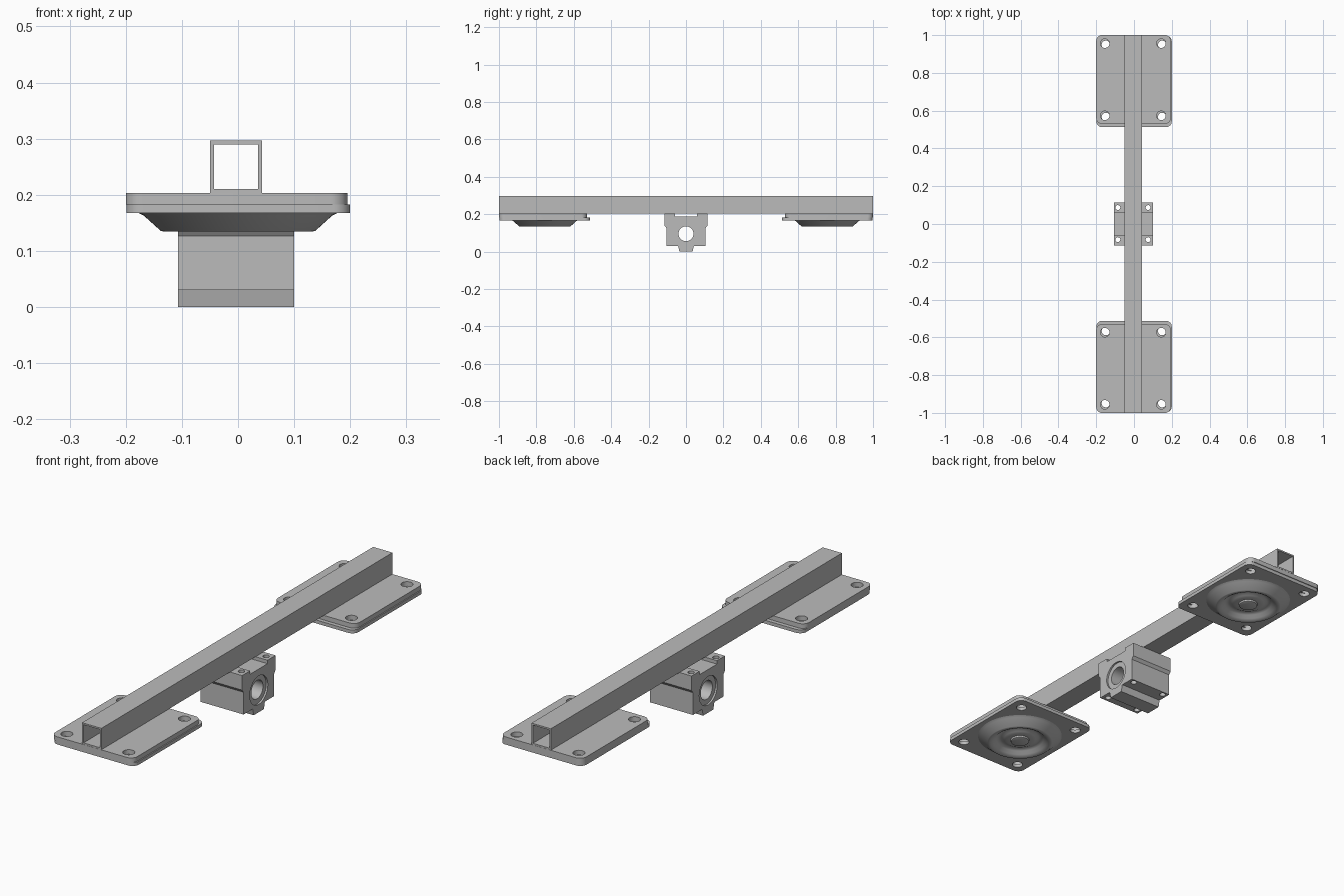
import bpy, bmesh, math
from mathutils import Vector, Matrix

old = bpy.data.objects.get("Cube")
if old:
    bpy.data.objects.remove(old, do_unlink=True)

grey = bpy.data.materials.new("metal grey")
grey.use_nodes = True
grey.diffuse_color = (0.5, 0.5, 0.5, 1)
grey.node_tree.nodes["Principled BSDF"].inputs["Base Color"].default_value = (0.5, 0.5, 0.5, 1)

CX = -0.0035  # shared centre line of the tube and the bearing block


def make(name, bm):
    bmesh.ops.recalc_face_normals(bm, faces=bm.faces)
    mesh = bpy.data.meshes.new(name)
    bm.to_mesh(mesh)
    bm.free()
    mesh.materials.append(grey)
    ob = bpy.data.objects.new(name, mesh)
    bpy.context.collection.objects.link(ob)
    return ob


def activate(ob):
    bpy.ops.object.select_all(action='DESELECT')
    ob.select_set(True)
    bpy.context.view_layer.objects.active = ob


def smooth(ob):
    activate(ob)
    bpy.ops.object.shade_smooth_by_angle(angle=math.radians(35))


def box(name, lo, hi, radius=0):
    """Box between two corners, optionally with rounded upright edges."""
    lo, hi = Vector(lo), Vector(hi)
    bm = bmesh.new()
    bmesh.ops.create_cube(bm, size=1)
    bmesh.ops.scale(bm, vec=hi - lo, verts=bm.verts)
    bmesh.ops.translate(bm, vec=(lo + hi) / 2, verts=bm.verts)
    if radius:
        upright = [e for e in bm.edges if abs(e.verts[0].co.z - e.verts[1].co.z) > 0.001]
        bmesh.ops.bevel(bm, geom=upright, offset=radius, segments=8, profile=0.5, affect='EDGES')
    return make(name, bm)


def cylinder(name, centre, r, length, axis='Z', sides=32):
    bm = bmesh.new()
    turn = Matrix.Rotation(math.pi / 2, 4, 'Y') if axis == 'X' else Matrix()
    bmesh.ops.create_cone(bm, cap_ends=True, segments=sides, radius1=r, radius2=r,
                          depth=length, matrix=Matrix.Translation(centre) @ turn)
    return make(name, bm)


def cut(ob, cutters):
    """Subtract the cutters and remove them."""
    for c in cutters:
        mod = ob.modifiers.new("cut", 'BOOLEAN')
        mod.operation = 'DIFFERENCE'
        mod.solver = 'EXACT'
        mod.object = c
        activate(ob)
        bpy.ops.object.modifier_apply(modifier=mod.name)
        bpy.data.objects.remove(c, do_unlink=True)


def hole_grid(cx, cy, dx, dy, r):
    return [cylinder("cutter", (cx + sx * dx, cy + sy * dy, 0.1), r, 0.5)
            for sx in (-1, 1) for sy in (-1, 1)]


def revolve(name, profile, centre, steps=64):
    bm = bmesh.new()
    vs = [bm.verts.new((r, 0, z)) for r, z in profile]
    es = [bm.edges.new(p) for p in zip(vs, vs[1:])]
    bmesh.ops.spin(bm, geom=vs + es, cent=(0, 0, 0), axis=(0, 0, 1),
                   angle=math.tau, steps=steps)
    bmesh.ops.remove_doubles(bm, verts=bm.verts, dist=0.0002)
    bmesh.ops.translate(bm, vec=centre, verts=bm.verts)
    return make(name, bm)


# Square tube, open at both ends
half, wall, mid = 0.0465, 0.007, 0.25
tube = box("square_tube", (CX - half, -1, mid - half), (CX + half, 1, mid + half))
inner = half - wall
cut(tube, [box("cutter", (CX - inner, -1.1, mid - inner), (CX + inner, 1.1, mid + inner))])

# Swivel plates at both ends, with a pressed dish underneath
dish = [(0, 0.183), (0.178, 0.175), (0.178, 0.168), (0.168, 0.163), (0.138, 0.136),
        (0.132, 0.1345), (0.124, 0.135), (0.112, 0.141), (0.1, 0.152), (0.09, 0.157),
        (0.08, 0.157), (0.068, 0.151), (0.055, 0.147), (0.04, 0.147),
        (0.038, 0.14), (0.034, 0.138), (0, 0.138)]
for side, s in (("front", -1), ("back", 1)):
    y0, y1 = sorted((s * 0.53, s * 1.0))
    top = box(side + "_mount_plate", (-0.2, y0, 0.183), (0.195, y1, 0.203), 0.03)
    cut(top, hole_grid(-0.005, s * 0.765, 0.149, 0.191, 0.024))
    y0, y1 = sorted((s * 0.513, s * 0.997))
    low = box(side + "_swivel_plate", (-0.199, y0, 0.168), (0.2, y1, 0.1828), 0.03)
    cut(low, hole_grid(0, s * 0.758, 0.149, 0.191, 0.022))
    bowl = revolve(side + "_swivel_dish", dish, (0, s * 0.755, 0))
    for ob in (top, low, bowl):
        smooth(ob)

# Bearing block: mirrored cross-section extruded along x
profile = [(0.035, 0), (0.042, 0.03), (0.105, 0.03), (0.105, 0.127), (0.115, 0.14),
           (0.115, 0.203), (0.06, 0.203), (0.06, 0.188)]
outline = profile + [(-y, z) for y, z in reversed(profile)]
x0, x1 = CX - 0.1035, CX + 0.1035
bm = bmesh.new()
face = bm.faces.new([bm.verts.new((x0, y, z)) for y, z in outline])
ext = bmesh.ops.extrude_face_region(bm, geom=[face])
bmesh.ops.translate(bm, vec=(x1 - x0, 0, 0),
                    verts=[v for v in ext["geom"] if isinstance(v, bmesh.types.BMVert)])
block = make("bearing_block", bm)
bore = (CX, 0, 0.096)
cut(block, [cylinder("cutter", bore, 0.062, 0.4, 'X', 48)]
    + hole_grid(CX - 0.002, 0.002, 0.08, 0.085, 0.013))
smooth(block)

# Bearing sleeve, slightly recessed in the block
sleeve = cylinder("bearing_sleeve", bore, 0.0622, 0.191, 'X', 48)
cut(sleeve, [cylinder("cutter", bore, 0.04, 0.4, 'X', 48)])
smooth(sleeve)
